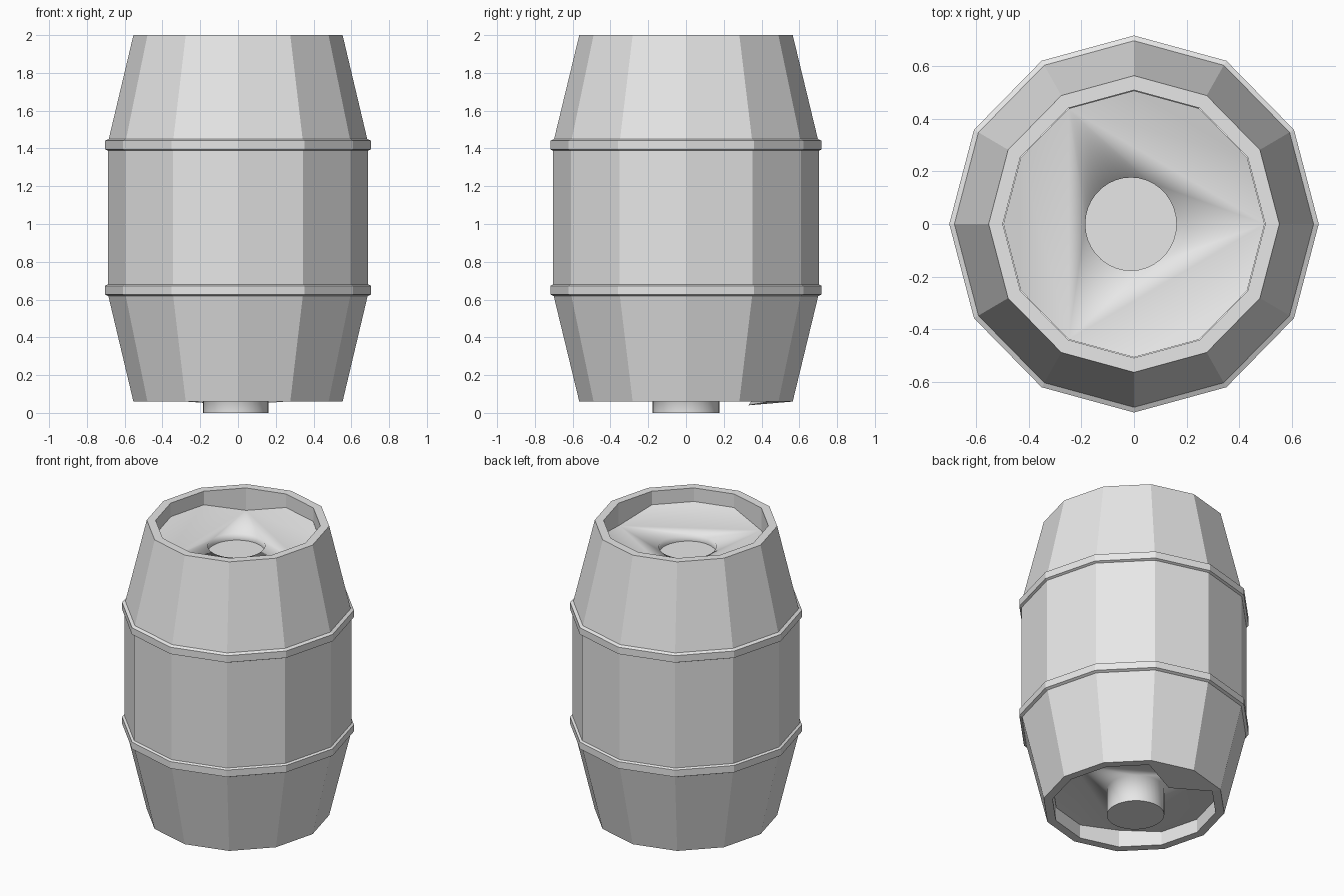
import bpy
import bmesh
from math import cos, sin, radians

cube = bpy.data.objects.get("Cube")
if cube:
    bpy.data.objects.remove(cube, do_unlink=True)

SIDES = 12
X_SCALE = 0.98   # the barrel is slightly narrower in x

grey = bpy.data.materials.new("plain_grey")
grey.use_nodes = True
grey.diffuse_color = (0.8, 0.8, 0.8, 1)
grey.node_tree.nodes["Principled BSDF"].inputs["Base Color"].default_value = (0.8, 0.8, 0.8, 1)


def make_object(name, bm):
    mesh = bpy.data.meshes.new(name)
    bm.to_mesh(mesh)
    bm.free()
    mesh.materials.append(grey)
    obj = bpy.data.objects.new(name, mesh)
    bpy.context.collection.objects.link(obj)
    return obj


def ring(bm, radius, z, count=SIDES, shift=0.0):
    points = []
    for i in range(count):
        a = radians(360 * i / count)
        points.append(bm.verts.new((X_SCALE * radius * cos(a) + shift, radius * sin(a), z)))
    return points


def bridge(bm, low, high):
    n = len(low)
    for i in range(n):
        j = (i + 1) % n
        bm.faces.new((low[i], low[j], high[j], high[i]))


def lathe(bm, profile):
    rings = [ring(bm, r, z) for r, z in profile]
    for low, high in zip(rings, rings[1:]):
        bridge(bm, low, high)
    return rings


# Barrel shell, from the lower inner wall over both rims to the upper inner wall
bm = bmesh.new()
shell = lathe(bm, [(0.51, 0.19), (0.51, 0.06), (0.565, 0.06), (0.703, 0.63),
                   (0.703, 1.43), (0.565, 2.0), (0.51, 2.0), (0.51, 1.83)])
# Dented corner of the lower rim at the back
shell[1][SIDES // 4].co = (0, 0.33, 0.04)
make_object("barrel_shell", bm)

# Two bevelled hoops
for name, z in (("lower_hoop", 0.65), ("upper_hoop", 1.418)):
    bm = bmesh.new()
    lathe(bm, [(0.695, z - 0.034), (0.718, z - 0.023), (0.718, z + 0.023), (0.695, z + 0.034)])
    make_object(name, bm)


def make_lid(name, edge_z, corner_z, hub_z, end_z, facing_down):
    """Lid with three corners dipping towards a round hub, which ends at end_z."""
    bm = bmesh.new()
    outer = ring(bm, 0.508, edge_z)
    count = 36
    third = count // 3
    hub = ring(bm, 0.177, hub_z, count, -0.012)
    end = ring(bm, 0.177, end_z, count, -0.012)
    for k in range(3):
        first, last = 4 * k, (4 * k + 4) % SIDES
        outer[first].co.z = corner_z
        bm.faces.new([outer[(first + i) % SIDES] for i in range(5)])
        middle = third * k + third // 2
        bm.faces.new((outer[first], outer[last], hub[middle]))
        for i in range(middle - third, middle):
            bm.faces.new((outer[first], hub[(i + 1) % count], hub[i % count]))
    bridge(bm, hub, end)
    cap = bm.faces.new(end)
    if facing_down:
        bmesh.ops.reverse_faces(bm, faces=bm.faces[:])
    for face in bm.faces:
        face.smooth = True
    for edge in cap.edges:
        edge.smooth = False
    make_object(name, bm)


# Upper lid with a sunken hub, lower lid with a projecting one
make_lid("upper_lid", 1.91, 1.85, 1.845, 1.80, False)
make_lid("lower_lid", 0.15, 0.175, 0.18, 0.0, True)
